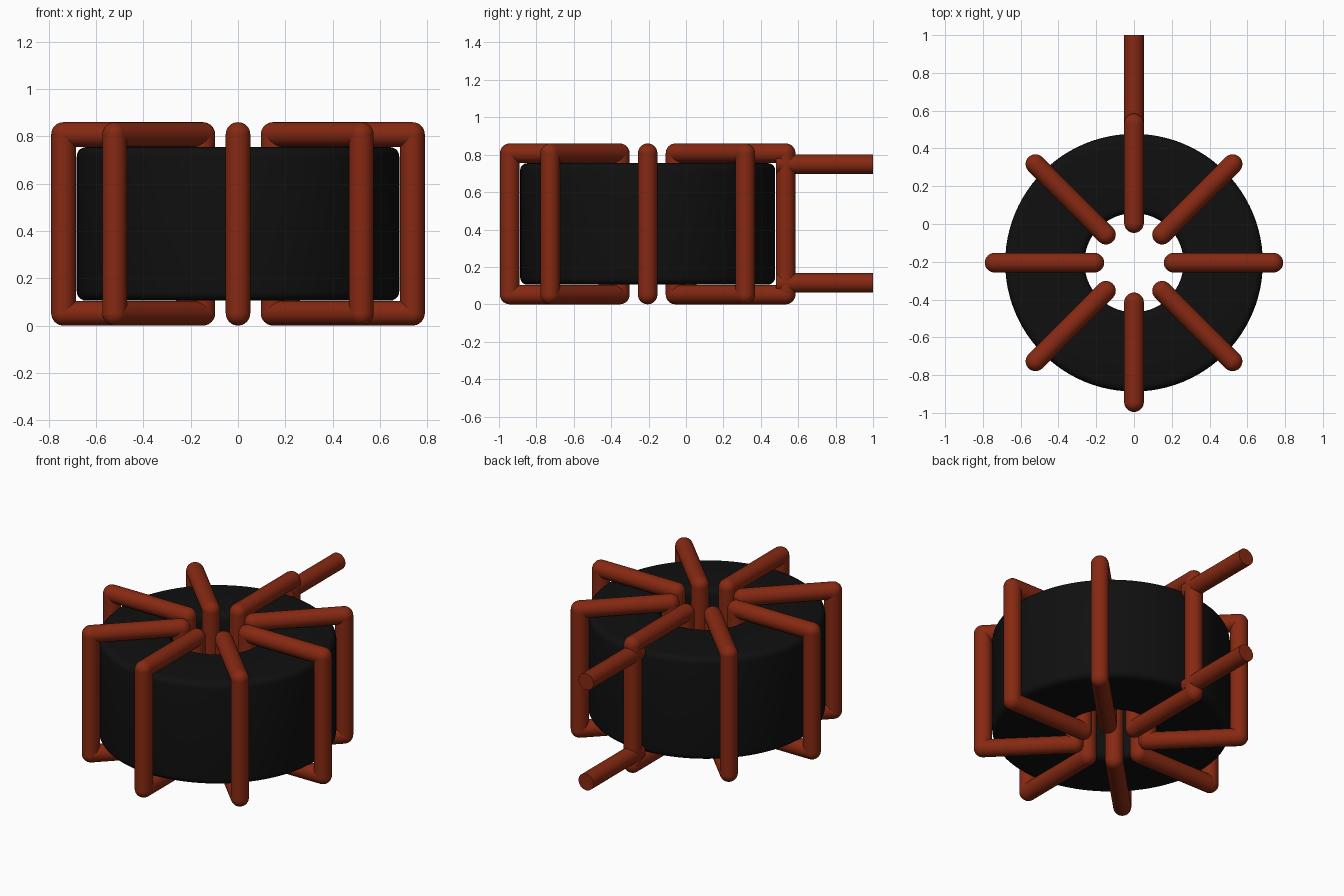
import bpy, bmesh, math
from mathutils import Matrix, Vector

cube = bpy.data.objects.get("Cube")
if cube:
    bpy.data.objects.remove(cube, do_unlink=True)

CENTER_Y = -0.205
WIRE = 0.052
INNER, OUTER = 0.21, 0.738
LOW, HIGH = 0.052, 0.808


def make_material(name, color):
    mat = bpy.data.materials.new(name)
    mat.use_nodes = True
    mat.diffuse_color = color
    mat.node_tree.nodes["Principled BSDF"].inputs["Base Color"].default_value = color
    return mat


copper = make_material("copper red", (0.24, 0.022, 0.006, 1))
ferrite = make_material("ferrite black", (0.005, 0.005, 0.005, 1))


def add_rod(bm, start, end):
    axis = end - start
    turn = axis.to_track_quat('Z', 'Y').to_matrix().to_4x4()
    bmesh.ops.create_cone(bm, cap_ends=True, segments=32, radius1=WIRE, radius2=WIRE,
                          depth=axis.length,
                          matrix=Matrix.Translation((start + end) / 2) @ turn)


def finish(bm, name, mat):
    mesh = bpy.data.meshes.new(name)
    bm.to_mesh(mesh)
    bm.free()
    mesh.materials.append(mat)
    obj = bpy.data.objects.new(name, mesh)
    bpy.context.collection.objects.link(obj)
    bpy.ops.object.select_all(action='DESELECT')
    obj.select_set(True)
    bpy.context.view_layer.objects.active = obj
    bpy.ops.object.shade_smooth_by_angle(angle=math.radians(40))
    return obj


# Ring core: rounded rectangular section spun about the vertical axis
def core_profile(r_in, r_out, z_low, z_high, round_r, steps=5):
    corners = [(r_out, z_high, 1, 1), (r_in, z_high, -1, 1),
               (r_in, z_low, -1, -1), (r_out, z_low, 1, -1)]
    points = []
    for i, (r, z, sr, sz) in enumerate(corners):
        for k in range(steps + 1):
            a = math.pi / 2 * (i + k / steps)
            points.append((r - sr * round_r + round_r * math.cos(a), 0,
                           z - sz * round_r + round_r * math.sin(a)))
    return points


bm = bmesh.new()
ring = [bm.verts.new(p) for p in core_profile(0.262, 0.682, 0.105, 0.755, 0.04)]
edges = [bm.edges.new((v, ring[i - 1])) for i, v in enumerate(ring)]
bmesh.ops.spin(bm, geom=ring + edges, cent=(0, 0, 0), axis=(0, 0, 1),
               angle=math.tau, steps=96, use_merge=True)
bmesh.ops.remove_doubles(bm, verts=bm.verts, dist=0.0001)
bmesh.ops.recalc_face_normals(bm, faces=bm.faces)
core = finish(bm, "ring_core", ferrite)
core.location.y = CENTER_Y

# Eight wire turns wrapped around the core, with ball-rounded corners
for n in range(8):
    bm = bmesh.new()
    corners = [Vector((r, 0, z)) for r, z in
               ((INNER, LOW), (OUTER, LOW), (OUTER, HIGH), (INNER, HIGH))]
    for i, corner in enumerate(corners):
        add_rod(bm, corners[i - 1], corner)
        bmesh.ops.create_uvsphere(bm, u_segments=32, v_segments=16, radius=WIRE,
                                  matrix=Matrix.Translation(corner))
    turn = finish(bm, f"wire_turn_{n + 1}", copper)
    turn.location.y = CENTER_Y
    turn.rotation_euler.z = n * math.pi / 4

# Two straight leads at the back
for name, z in (("upper_lead", 0.75), ("lower_lead", 0.115)):
    bm = bmesh.new()
    add_rod(bm, Vector((0, 0.48, z)), Vector((0, 1, z)))
    finish(bm, name, copper)
